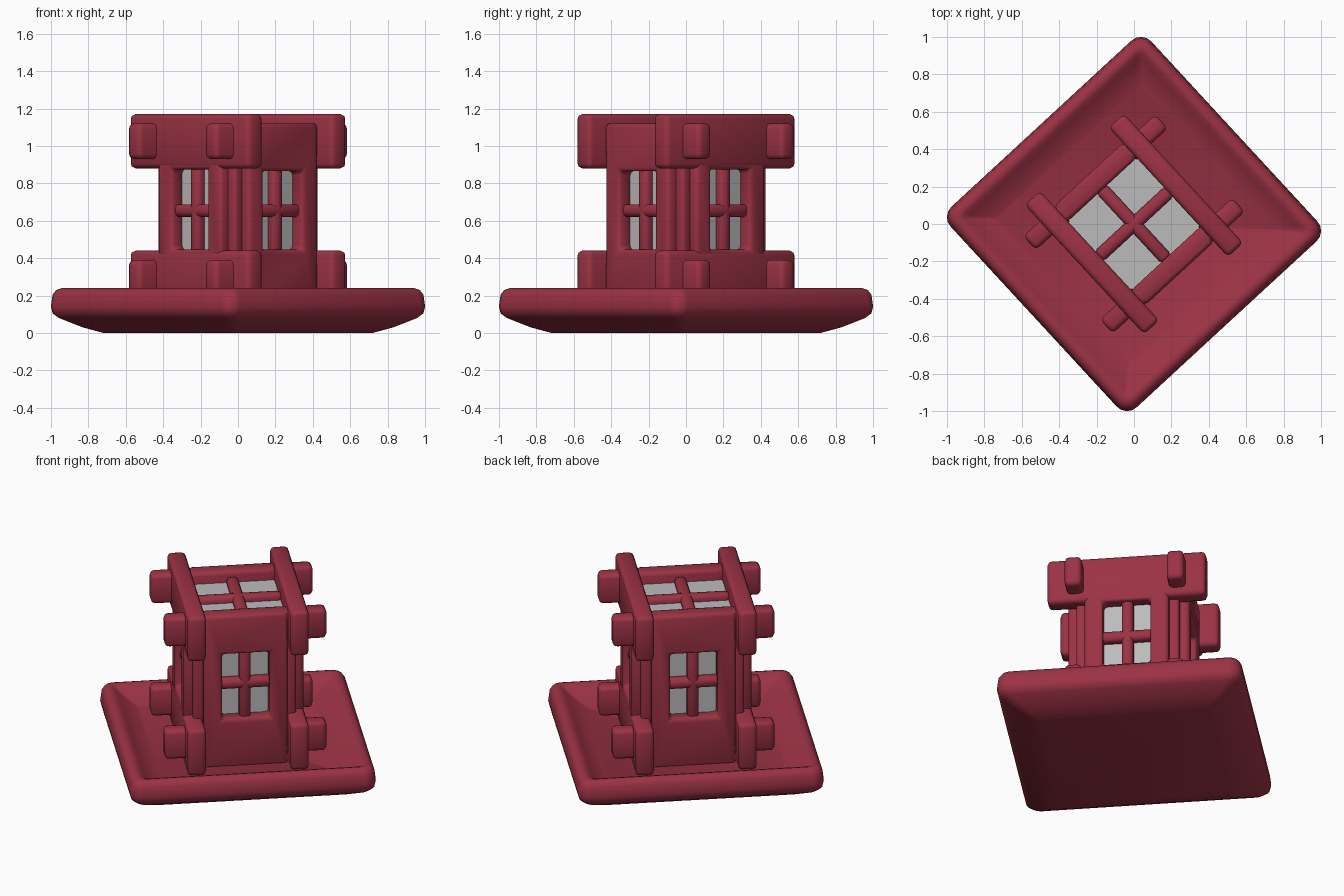
import bpy, bmesh, math
from mathutils import Matrix

if "Cube" in bpy.data.objects:
    bpy.data.objects.remove(bpy.data.objects["Cube"])

YAW = math.radians(42.7)      # whole model is turned on its vertical axis


def material(name, rgb):
    m = bpy.data.materials.new(name)
    m.diffuse_color = (*rgb, 1)
    m.use_nodes = True
    m.node_tree.nodes["Principled BSDF"].inputs["Base Color"].default_value = m.diffuse_color
    return m


RED = material("dark red wood", (0.33, 0.032, 0.058))
GREY = material("grey glass", (0.5, 0.5, 0.5))


def finish(bm, name, mat, bevel=0.0, quarter=0, segs=2):
    bmesh.ops.recalc_face_normals(bm, faces=bm.faces[:])
    if bevel:
        edges = [e for e in bm.edges if len(e.link_faces) == 2 and e.calc_face_angle() > 0.6]
        bmesh.ops.bevel(bm, geom=edges, offset=bevel, segments=segs, profile=0.5,
                        affect='EDGES', clamp_overlap=True)
    bm.transform(Matrix.Rotation(YAW + quarter * math.pi / 2, 4, 'Z'))
    me = bpy.data.meshes.new(name)
    bm.to_mesh(me)
    bm.free()
    me.materials.append(mat)
    ob = bpy.data.objects.new(name, me)
    bpy.context.collection.objects.link(ob)
    bpy.ops.object.select_all(action='DESELECT')
    ob.select_set(True)
    bpy.context.view_layer.objects.active = ob
    bpy.ops.object.shade_smooth_by_angle(angle=math.radians(50))
    return ob


def box(name, x, y, z, mat=RED, bevel=0.025, quarter=0):
    """Box from (min, max) ranges."""
    bm = bmesh.new()
    bmesh.ops.create_cube(bm, size=1)
    for v in bm.verts:
        v.co = [r[0] if c < 0 else r[1] for c, r in zip(v.co, (x, y, z))]
    return finish(bm, name, mat, bevel, quarter)


def window_frame(name, half, z, hole_half, hole_z, depth, quarter):
    """Wall panel facing +x with a rectangular opening."""
    bm = bmesh.new()

    def ring(d, h, zz):
        return [bm.verts.new((d, a, b)) for a, b in
                ((-h, zz[0]), (h, zz[0]), (h, zz[1]), (-h, zz[1]))]
    loops = [ring(depth[1], half, z), ring(depth[1], hole_half, hole_z),
             ring(depth[0], hole_half, hole_z), ring(depth[0], half, z)]
    for a, b in zip(loops, loops[1:] + loops[:1]):
        for i in range(4):
            j = (i + 1) % 4
            bm.faces.new((a[i], a[j], b[j], b[i]))
    return finish(bm, name, RED, 0.022, quarter)


# shallow tray base: rounded square rings lofted through a profile
# (half size, height, corner radius)
profile = [(0.515, 0.0, 0.02), (0.60, 0.03, 0.04), (0.695, 0.08, 0.06), (0.722, 0.105, 0.07),
           (0.73, 0.14, 0.075), (0.722, 0.205, 0.07), (0.705, 0.23, 0.06), (0.68, 0.24, 0.05),
           (0.655, 0.232, 0.03), (0.63, 0.21, 0.02), (0.525, 0.145, 0.01)]
bm = bmesh.new()
rings = []
for h, z, r in profile:
    ring = []
    for k in range(4):
        mid = math.pi / 4 + k * math.pi / 2
        cx = (h - r) * math.copysign(1, math.cos(mid))
        cy = (h - r) * math.copysign(1, math.sin(mid))
        for s in range(5):
            a = (k + s / 4) * math.pi / 2
            ring.append(bm.verts.new((cx + r * math.cos(a), cy + r * math.sin(a), z)))
    rings.append(ring)
for a, b in zip(rings, rings[1:]):
    for i in range(len(a)):
        j = (i + 1) % len(a)
        bm.faces.new((a[i], a[j], b[j], b[i]))
bm.faces.new(rings[0])
bm.faces.new(rings[-1])
finish(bm, "tray_base", RED)

# walls: two sides of wide planks, two sides of full panels with thinner log ends
for s, q in ((1, 0), (-1, 2)):
    for label, z in (("upper", (0.88, 1.17)), ("lower", (0.14, 0.44))):
        box(f"{label}_plank_{q}", (0.25, 0.36), (-0.47, 0.47), z, quarter=q)
    window_frame(f"plank_side_window_{q}", 0.25, (0.40, 0.92), 0.142, (0.445, 0.875),
                 (0.25, 0.357), q)
    for label, z in (("upper", (0.93, 1.12)), ("lower", (0.20, 0.39))):
        box(f"{label}_cross_log_{q}", (0.253, 0.353), (-0.48, 0.48), z, quarter=q + 1)
    window_frame(f"panel_side_window_{q}", 0.25, (0.13, 1.12), 0.142, (0.445, 0.865),
                 (0.25, 0.36), q + 1)

# corner posts and window bars on every side
for q in range(4):
    box(f"corner_post_{q}", (0.24, 0.305), (0.24, 0.305), (0.13, 1.08), bevel=0.015, quarter=q)
    box(f"window_bar_upright_{q}", (0.25, 0.325), (-0.034, 0.034), (0.42, 0.90), quarter=q)
    box(f"window_bar_level_{q}", (0.25, 0.325), (-0.17, 0.17), (0.62, 0.688), quarter=q)

# glass core and the bars across the skylight
box("glass_core", (-0.275, 0.275), (-0.275, 0.275), (0.13, 1.05), GREY, 0)
for q in range(2):
    box(f"skylight_bar_{q}", (-0.26, 0.26), (-0.036, 0.036), (1.01, 1.09), quarter=q)
